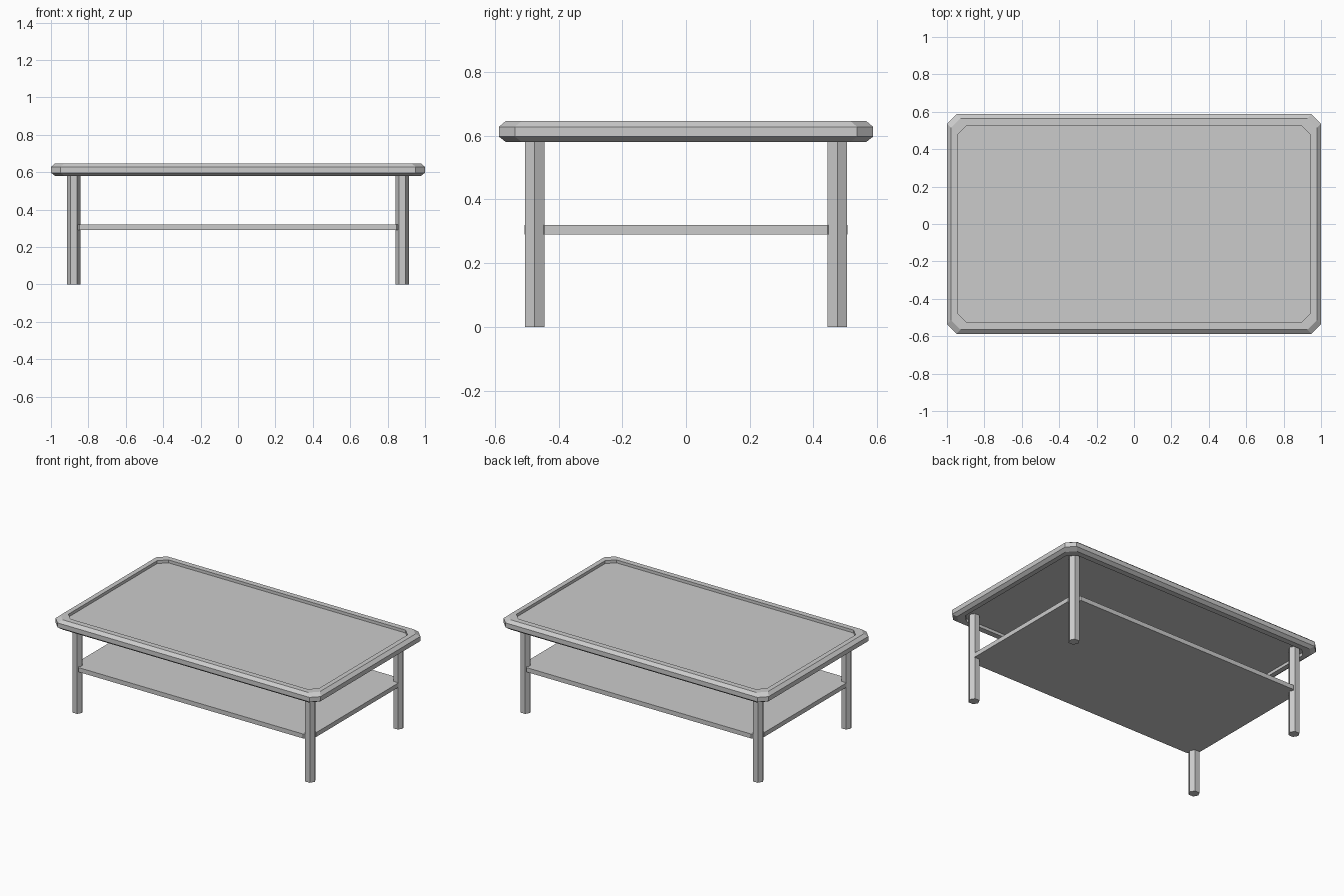
import bpy
import bmesh

if "Cube" in bpy.data.objects:
    bpy.data.objects.remove(bpy.data.objects["Cube"], do_unlink=True)

grey = bpy.data.materials.new("light grey")
grey.use_nodes = True
colour = (0.6, 0.6, 0.6, 1)
grey.diffuse_color = colour
grey.node_tree.nodes["Principled BSDF"].inputs["Base Color"].default_value = colour


def outline(x, y, cx, cy):
    """Rectangle with half sizes x, y and its corners cut off."""
    return [(x, cy - y), (x, y - cy), (x - cx, y), (cx - x, y),
            (-x, y - cy), (-x, cy - y), (cx - x, -y), (x - cx, -y)]


def make_object(name, bm):
    bmesh.ops.recalc_face_normals(bm, faces=bm.faces)
    mesh = bpy.data.meshes.new(name)
    bm.to_mesh(mesh)
    bm.free()
    mesh.materials.append(grey)
    obj = bpy.data.objects.new(name, mesh)
    bpy.context.collection.objects.link(obj)
    return obj


def loft(name, rings, closed):
    """Join cut-corner outlines, given as (x, y, cx, cy, z), into one solid."""
    bm = bmesh.new()
    loops = [[bm.verts.new((px, py, z)) for px, py in outline(x, y, cx, cy)]
             for x, y, cx, cy, z in rings]
    pairs = list(zip(loops, loops[1:]))
    if closed:
        pairs.append((loops[-1], loops[0]))
    else:
        bm.faces.new(loops[0])
        bm.faces.new(loops[-1])
    for a, b in pairs:
        for i in range(len(a)):
            j = (i + 1) % len(a)
            bm.faces.new((a[i], a[j], b[j], b[i]))
    return make_object(name, bm)


# Bevelled rim around the table top
cut = 0.05
loft("top_rim", [
    (0.945, 0.527, cut, cut, 0.58),
    (0.978, 0.565, cut, cut, 0.58),
    (1.0, 0.587, cut, cut, 0.597),
    (1.0, 0.587, cut, cut, 0.628),
    (0.978, 0.565, cut, cut, 0.647),
    (0.945, 0.527, cut, cut, 0.647),
], True)

# Recessed panel held by the rim
loft("top_panel", [(0.946, 0.528, cut, cut, z) for z in (0.6, 0.627)], False)

# Lower shelf with its corners meeting the legs
loft("lower_shelf", [(0.9, 0.507, 0.053, 0.063, z) for z in (0.29, 0.32)], False)

# Four hexagonal legs
leg_height = 0.605
for side, sx in (("right", -1), ("left", 1)):
    for end, sy in (("front", -1), ("back", 1)):
        bm = bmesh.new()
        bmesh.ops.create_cone(bm, cap_ends=True, segments=6, radius1=0.035,
                              radius2=0.035, depth=leg_height)
        # Turn so that two corners point along x
        if max(v.co.x for v in bm.verts) < 0.034:
            for v in bm.verts:
                v.co.x, v.co.y = v.co.y, v.co.x
        leg = make_object(f"{end}_{side}_leg", bm)
        leg.location = (sx * 0.878, sy * 0.475, leg_height / 2)
